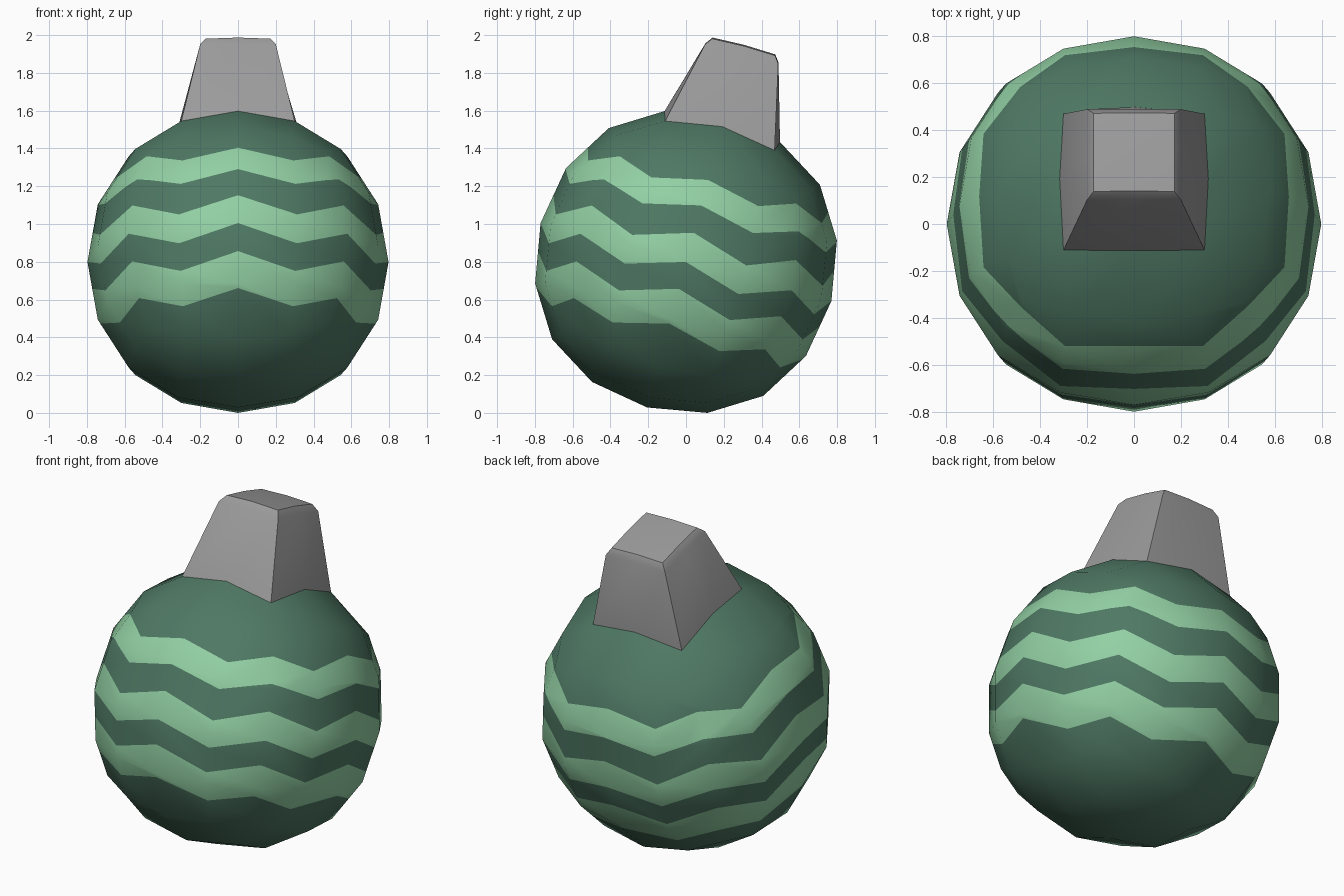
import bpy, bmesh, math
from mathutils import Vector, Matrix

if "Cube" in bpy.data.objects:
    bpy.data.objects.remove(bpy.data.objects["Cube"])

TILT = math.radians(-15)      # axis leans towards +y
STEP = math.pi / 8            # sixteen columns round the side
PEAK = [.45, .31, .16, 0, -.147, -.338]      # stripe edges on even columns
VALLEY = [.385, .24, .065, -.092, -.237, -.41]  # and on odd columns


def material(name, color):
    m = bpy.data.materials.new(name)
    m.diffuse_color = (*color, 1)
    m.use_nodes = True
    m.node_tree.nodes["Principled BSDF"].inputs["Base Color"].default_value = m.diffuse_color
    return m


dark = material("dark green", (.078, .19, .128))
light = material("light green", (.29, .63, .37))
grey = material("grey metal", (.33, .33, .33))


def azimuth(p):
    return math.atan2(p.x, -p.y) % (2 * math.pi)


def on_side(p):
    return max(abs(p.x), abs(p.y)) > abs(p.z) - 1e-3


# Ball: a cube rounded by subdivision
bpy.ops.mesh.primitive_cube_add(size=2)
ball = bpy.context.object
ball.name = "striped_ball"
sub = ball.modifiers.new("round", 'SUBSURF')
sub.levels = 2
bm = bmesh.new()
bm.from_object(ball, bpy.context.evaluated_depsgraph_get())
ball.modifiers.clear()
top = max(v.co.z for v in bm.verts)
bmesh.ops.scale(bm, vec=[.797 / top] * 3, verts=bm.verts)

# Vertical mesh lines round the side, bottom to top
columns = [[] for _ in range(16)]
for v in bm.verts:
    if on_side(v.co):
        columns[round(azimuth(v.co) / STEP) % 16].append(v.co.copy())
for c in columns:
    c.sort(key=lambda p: p.z)


def point_at(k, level):
    z = (VALLEY if k % 2 else PEAK)[level]
    for a, b in zip(columns[k % 16], columns[k % 16][1:]):
        if a.z <= z <= b.z:
            return a.lerp(b, (z - a.z) / (b.z - a.z))
    return columns[k % 16][-1].copy()


def strip_of(f):
    return int(azimuth(f.calc_center_median()) / STEP) % 16


# Cut the zigzag stripe edges, strip by strip
planes = {}
for k in range(16):
    for level in range(6):
        a, b = point_at(k, level), point_at(k + 1, level)
        n = (b - a).cross(a + b).normalized()
        if n.z < 0:
            n = -n
        planes[k, level] = (a, n)
        faces = [f for f in bm.faces
                 if on_side(f.calc_center_median()) and strip_of(f) == k]
        geom = set(faces)
        for f in faces:
            geom.update(f.edges)
            geom.update(f.verts)
        bmesh.ops.bisect_plane(bm, geom=list(geom), dist=1e-4,
                               plane_co=a, plane_no=n)

# Every second band is light
for f in bm.faces:
    c = f.calc_center_median()
    f.material_index = 0
    if on_side(c):
        k = strip_of(f)
        below = sum((c - planes[k, i][0]).dot(planes[k, i][1]) < 0 for i in range(6))
        f.material_index = below % 2


def is_cap(f):
    c = f.calc_center_median()
    return c.z > .6 and max(abs(c.x), abs(c.y)) < .25


# Cap: the middle top faces, extruded into a tapered block with a soft rim
cap_bm = bm.copy()
bmesh.ops.delete(cap_bm, geom=[f for f in cap_bm.faces if not is_cap(f)], context='FACES')
bmesh.ops.delete(bm, geom=[f for f in bm.faces if is_cap(f)], context='FACES')
for half, z in ((.2, 1.14), (.172, 1.178)):
    up = [f for f in cap_bm.faces if f.normal.z > .8]
    new = bmesh.ops.extrude_face_region(cap_bm, geom=up)["geom"]
    bmesh.ops.delete(cap_bm, geom=[f for f in up if f.is_valid], context='FACES')
    verts = [g for g in new if isinstance(g, bmesh.types.BMVert)]
    for v in verts:
        outer = max(abs(v.co.x), abs(v.co.y))
        sx, sy = [0 if abs(t) < .05 else math.copysign(half, t) for t in v.co.xy]
        v.co = (sx, sy, z + (.012 if outer < .05 else .006 if sx * sy == 0 else 0))
    cap_bm.normal_update()
for f in cap_bm.faces:
    f.material_index = 0
bmesh.ops.recalc_face_normals(cap_bm, faces=cap_bm.faces)

# Tilt both parts and stand them on the ground
tilt = Matrix.Rotation(TILT, 4, 'X')
for b in (bm, cap_bm):
    bmesh.ops.transform(b, matrix=tilt, verts=b.verts)
low = min(v.co.z for v in bm.verts)
for b in (bm, cap_bm):
    bmesh.ops.translate(b, vec=(0, 0, -low), verts=b.verts)

cap = bpy.data.objects.new("hanger_cap", bpy.data.meshes.new("hanger_cap"))
bpy.context.collection.objects.link(cap)
for obj, b, mats in ((ball, bm, (dark, light)), (cap, cap_bm, (grey,))):
    b.to_mesh(obj.data)
    b.free()
    for m in mats:
        obj.data.materials.append(m)
    bpy.ops.object.select_all(action='DESELECT')
    obj.select_set(True)
    bpy.context.view_layer.objects.active = obj
    bpy.ops.object.shade_smooth_by_angle(angle=math.radians(40))
